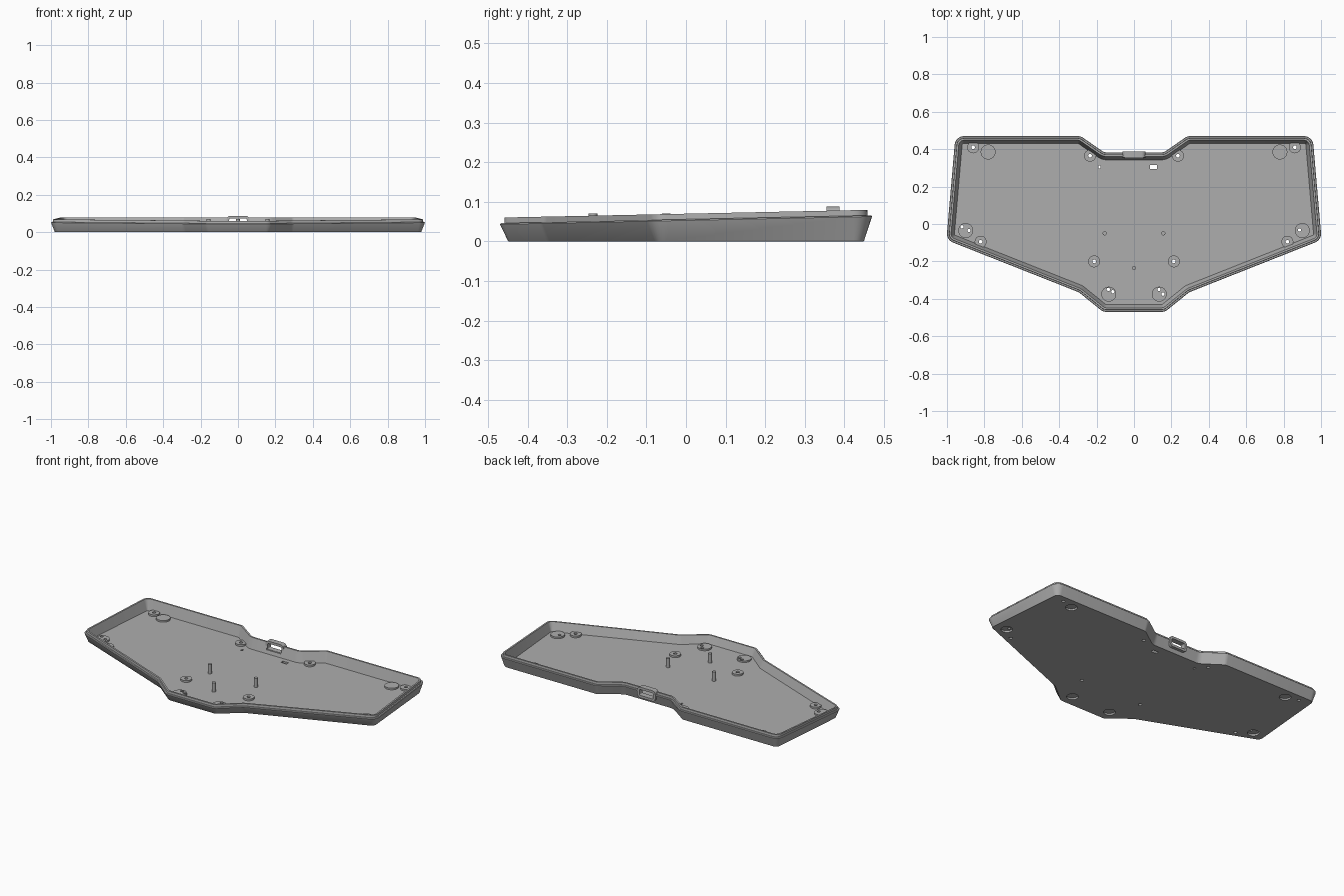
import bpy, bmesh, math
from mathutils import Vector, Matrix

if "Cube" in bpy.data.objects:
    bpy.data.objects.remove(bpy.data.objects["Cube"], do_unlink=True)

grey = bpy.data.materials.new("plain grey")
grey.use_nodes = True
grey.diffuse_color = (0.42, 0.42, 0.42, 1)
grey.node_tree.nodes["Principled BSDF"].inputs["Base Color"].default_value = grey.diffuse_color


def rounded(points, inset, radius, steps=6):
    """Inset a counter-clockwise outline and round its corners."""
    pts = [Vector(p) for p in points]
    out = []
    for i, p in enumerate(pts):
        d1 = (p - pts[i - 1]).normalized()
        d2 = (pts[(i + 1) % len(pts)] - p).normalized()
        n1, n2 = Vector((-d1.y, d1.x)), Vector((-d2.y, d2.x))
        miter = (n1 + n2) / (1 + n1.dot(n2))
        side = 1 if d1.x * d2.y - d1.y * d2.x > 0 else -1
        r = radius - side * inset
        centre = p + miter * (inset + side * r)
        for k in range(steps + 1):
            n = n1.slerp(n2, k / steps)
            out.append(centre - n * side * r)
    return out


def finish(bm, name):
    bmesh.ops.recalc_face_normals(bm, faces=bm.faces)
    mesh = bpy.data.meshes.new(name)
    bm.to_mesh(mesh)
    bm.free()
    mesh.materials.append(grey)
    ob = bpy.data.objects.new(name, mesh)
    bpy.context.collection.objects.link(ob)
    return ob


def loft(name, rings, closed=False):
    bm = bmesh.new()
    loops = [[bm.verts.new(v) for v in ring] for ring in rings]
    pairs = list(zip(loops, loops[1:]))
    if closed:
        pairs.append((loops[-1], loops[0]))
    else:
        bm.faces.new(loops[0])
        bm.faces.new(loops[-1])
    for a, b in pairs:
        for i in range(len(a)):
            j = (i + 1) % len(a)
            bm.faces.new((a[i], a[j], b[j], b[i]))
    return finish(bm, name)


def add_disc(bm, x, y, r, z0, z1, sides=24):
    bmesh.ops.create_cone(bm, cap_ends=True, segments=sides, radius1=r, radius2=r,
                          depth=z1 - z0, matrix=Matrix.Translation((x, y, (z0 + z1) / 2)))


def add_box(bm, centre, size):
    bmesh.ops.create_cube(bm, size=1, matrix=Matrix.Translation(centre)
                          @ Matrix.Diagonal((*size, 1)))


def discs(name, places, r, z0, z1, sides=24):
    bm = bmesh.new()
    for x, y in places:
        add_disc(bm, x, y, r, z0, z1, sides)
    return finish(bm, name)


def cut(target, cutter):
    mod = target.modifiers.new("cut", "BOOLEAN")
    mod.operation, mod.solver, mod.object = "DIFFERENCE", "EXACT", cutter
    bpy.context.view_layer.objects.active = target
    bpy.ops.object.modifier_apply(modifier=mod.name)


def both(places):
    return [(s * x, y) for x, y in places for s in (1, -1)]


# Tray: flared outer wall, stepped lip, sloping inner wall and flat floor
FLOOR = 0.014
half = [(0.165, -0.47), (0.295, -0.365), (1.003, -0.085),
        (0.955, 0.47), (0.285, 0.47), (0.16, 0.383)]
outline = half + [(-x, y) for x, y in reversed(half)]


def tray_ring(inset, z, slope=0.0):
    return [(p.x, p.y, z + slope * p.y) for p in rounded(outline, inset, 0.05)]


tray = loft("tray", [tray_ring(0.022, 0), tray_ring(0.020, 0.002),
                     tray_ring(0, 0.053, 0.021), tray_ring(0.003, 0.056, 0.021),
                     tray_ring(0.011, 0.056, 0.021), tray_ring(0.012, 0.070, 0.021),
                     tray_ring(0.022, 0.070, 0.021), tray_ring(0.040, FLOOR)])

# Raised foot pads, screw bosses and support pins
feet = both([(0.78, 0.385), (0.90, -0.035), (0.135, -0.375)])
screws = both([(0.86, 0.41), (0.235, 0.365), (0.82, -0.095), (0.213, -0.2)])
pads = discs("foot_pads", feet, 0.04, 0.006, 0.024)
bosses = discs("screw_bosses", screws, 0.032, 0.006, 0.025)
pins = discs("support_pins", both([(0.157, -0.05)]) + [(0, -0.235)], 0.011, 0.01, 0.071, 16)

# Cutters: foot recesses, screw holes, pad vents, floor slots, port opening
recess = discs("recess_cutter", feet, 0.033, -0.02, 0.011)
bm = bmesh.new()
for x, y in screws:
    add_disc(bm, x, y, 0.010, -0.02, 0.04, 16)
for x, y in [(-0.92, -0.015), (-0.882, -0.035), (0.885, -0.032), (-0.137, -0.35),
             (-0.113, -0.362), (0.134, -0.35), (0.155, -0.375)]:
    add_disc(bm, x, y, 0.009, -0.02, 0.04, 16)
add_box(bm, (0.105, 0.305, 0), (0.038, 0.02, 0.06))
add_box(bm, (-0.185, 0.305, 0), (0.01, 0.016, 0.06))
add_box(bm, (0, 0.37, 0.06), (0.1, 0.1, 0.05))
holes = finish(bm, "hole_cutter")
for part in (tray, pads):
    cut(part, recess)
for part in (tray, pads, bosses):
    cut(part, holes)
for helper in (recess, holes):
    bpy.data.objects.remove(helper, do_unlink=True)

# Port frame set through the back wall
rect = [(-0.062, 0.022), (0.062, 0.022), (0.062, 0.088), (-0.062, 0.088)]


def frame_ring(inset, y):
    return [(p.x, y, p.y) for p in rounded(rect, inset, 0.022)]


port = loft("port_frame", [frame_ring(0, 0.355), frame_ring(0, 0.388),
                           frame_ring(0.015, 0.388), frame_ring(0.015, 0.355)], closed=True)

# Smooth the rounded corners, keep hard edges
bpy.ops.object.select_all(action="DESELECT")
for ob in (tray, pads, bosses, pins, port):
    ob.select_set(True)
bpy.context.view_layer.objects.active = tray
bpy.ops.object.shade_smooth_by_angle(angle=math.radians(25))
